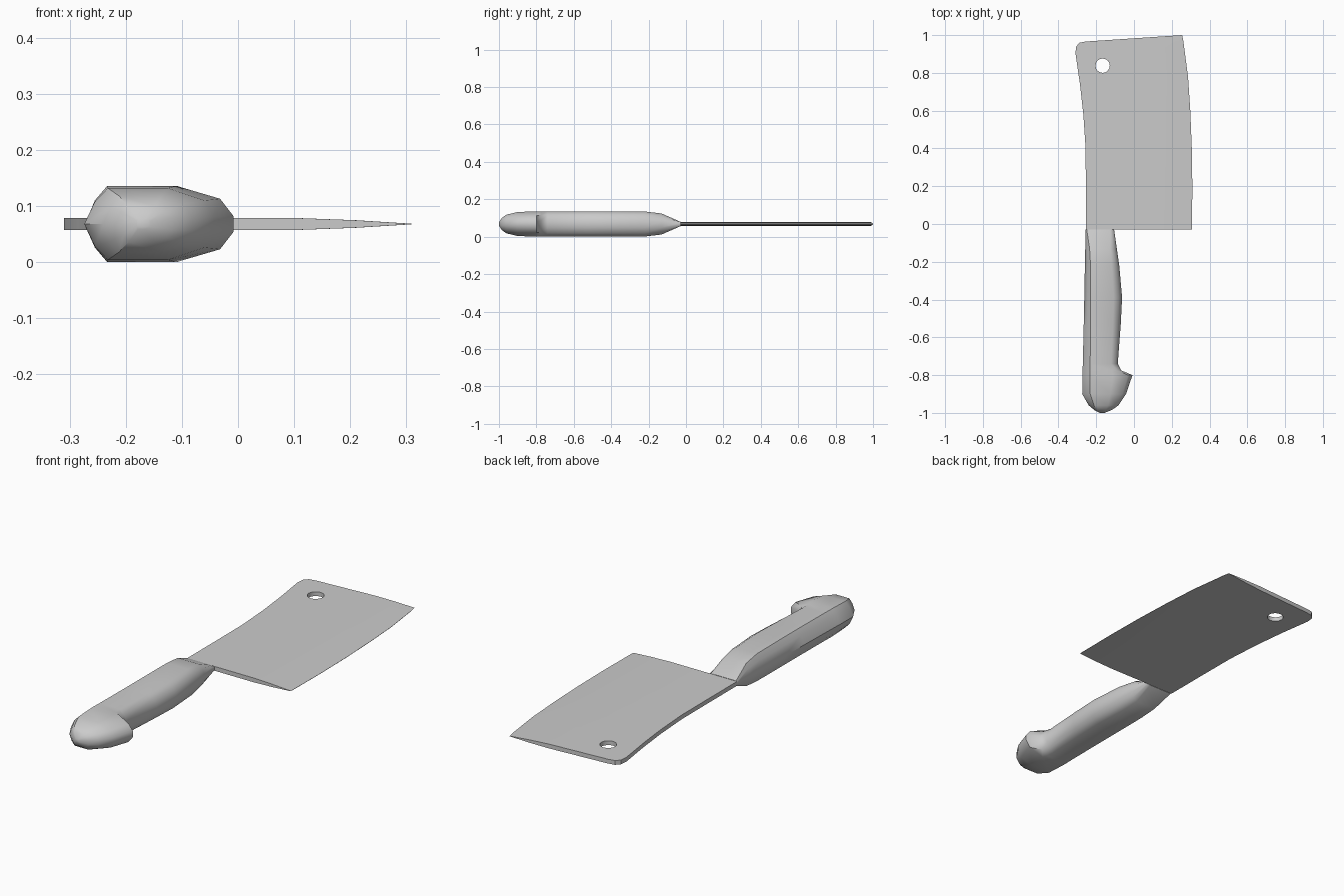
import bpy, bmesh, math

cube = bpy.data.objects.get("Cube")
if cube:
    bpy.data.objects.remove(cube, do_unlink=True)

MID_Z = 0.068

steel = bpy.data.materials.new("light grey")
steel.use_nodes = True
GREY = (0.6, 0.6, 0.6, 1)
steel.diffuse_color = GREY
steel.node_tree.nodes["Principled BSDF"].inputs["Base Color"].default_value = GREY


def loft(name, rings):
    """Skin a list of equal-length closed rings and cap both ends."""
    bm = bmesh.new()
    rows = [[bm.verts.new(p) for p in ring] for ring in rings]
    n = len(rows[0])
    for a, b in zip(rows, rows[1:]):
        for i in range(n):
            j = (i + 1) % n
            bm.faces.new((a[i], a[j], b[j], b[i]))
    bm.faces.new(rows[0])
    bm.faces.new(rows[-1])
    bmesh.ops.recalc_face_normals(bm, faces=bm.faces)
    mesh = bpy.data.meshes.new(name)
    bm.to_mesh(mesh)
    bm.free()
    mesh.materials.append(steel)
    obj = bpy.data.objects.new(name, mesh)
    bpy.context.collection.objects.link(obj)
    return obj


def smooth(obj, degrees):
    bpy.ops.object.select_all(action='DESELECT')
    obj.select_set(True)
    bpy.context.view_layer.objects.active = obj
    bpy.ops.object.shade_smooth_by_angle(angle=math.radians(degrees))


# Blade: each row runs from the thick spine to the thin cutting edge
def blade_ring(sx, sy, ex, ey):
    upper = []
    for back, half in ((None, 0.0105), (0.2, 0.0105), (0.1, 0.0068), (0, 0.0006)):
        x = sx if back is None else ex - back
        t = (x - sx) / (ex - sx)
        upper.append((x, sy + (ey - sy) * t, half))
    return ([(x, y, MID_Z + h) for x, y, h in upper]
            + [(x, y, MID_Z - h) for x, y, h in reversed(upper)])


blade_rows = [  # spine x, spine y, edge x, edge y
    (-0.255, -0.03, 0.307, -0.03),
    (-0.255, 0.2, 0.309, 0.2),
    (-0.256, 0.4, 0.306, 0.4),
    (-0.268, 0.58, 0.298, 0.6),
    (-0.286, 0.74, 0.286, 0.78),
    (-0.31, 0.905, 0.265, 0.94),
    (-0.306, 0.94, 0.262, 0.965),
    (-0.288, 0.96, 0.258, 0.985),
    (-0.255, 0.966, 0.255, 1.0),
]
blade = loft("blade", [blade_ring(*r) for r in blade_rows])

# Hanging hole cut through the blade
bpy.ops.mesh.primitive_cylinder_add(vertices=16, radius=0.038, depth=0.2,
                                    location=(-0.166, 0.838, MID_Z))
cutter = bpy.context.object
cutter.name = "hole_cutter"
cutter.hide_render = True
cutter.data.materials.append(steel)
cut = blade.modifiers.new("hole", 'BOOLEAN')
cut.operation = 'DIFFERENCE'
cut.solver = 'EXACT'
cut.object = cutter
bpy.context.view_layer.objects.active = blade
bpy.ops.object.modifier_apply(modifier="hole")
bpy.data.objects.remove(cutter, do_unlink=True)
smooth(blade, 30)


# Handle: mirrored cross-sections from the neck to the hooked butt
def handle_ring(y, xl, tl, tm, tr, xr, h, hr, s):
    upper = [(xl + (tl - xl) * 0.45, h * 0.62), (tl, h), (tm, h), (tr, hr), (xr, s)]
    return ([(xl, y, MID_Z)] + [(x, y, MID_Z + z) for x, z in upper]
            + [(x, y, MID_Z - z) for x, z in reversed(upper)])


handle_rows = [  # y, left, top left, top right, shoulder, right, heights
    (-0.03, -0.256, -0.25, -0.125, -0.112, -0.105, 0.012, 0.011, 0.006),
    (-0.13, -0.258, -0.235, -0.125, -0.105, -0.091, 0.056, 0.042, 0.018),
    (-0.22, -0.26, -0.23, -0.118, -0.092, -0.078, 0.067, 0.05, 0.02),
    (-0.39, -0.263, -0.23, -0.108, -0.08, -0.063, 0.068, 0.05, 0.02),
    (-0.53, -0.266, -0.23, -0.112, -0.086, -0.07, 0.068, 0.05, 0.02),
    (-0.74, -0.271, -0.232, -0.122, -0.1, -0.086, 0.068, 0.05, 0.02),
    (-0.775, -0.272, -0.233, -0.118, -0.085, -0.068, 0.068, 0.048, 0.018),
    (-0.8, -0.273, -0.233, -0.11, -0.032, -0.008, 0.068, 0.045, 0.014),
    (-0.9, -0.274, -0.232, -0.125, -0.06, -0.042, 0.064, 0.042, 0.013),
    (-0.96, -0.24, -0.212, -0.138, -0.098, -0.082, 0.05, 0.035, 0.012),
    (-0.985, -0.21, -0.195, -0.148, -0.128, -0.118, 0.032, 0.024, 0.01),
    (-1.0, -0.182, -0.178, -0.165, -0.16, -0.156, 0.009, 0.008, 0.005),
]
handle = loft("handle", [handle_ring(*r) for r in handle_rows])
smooth(handle, 40)
